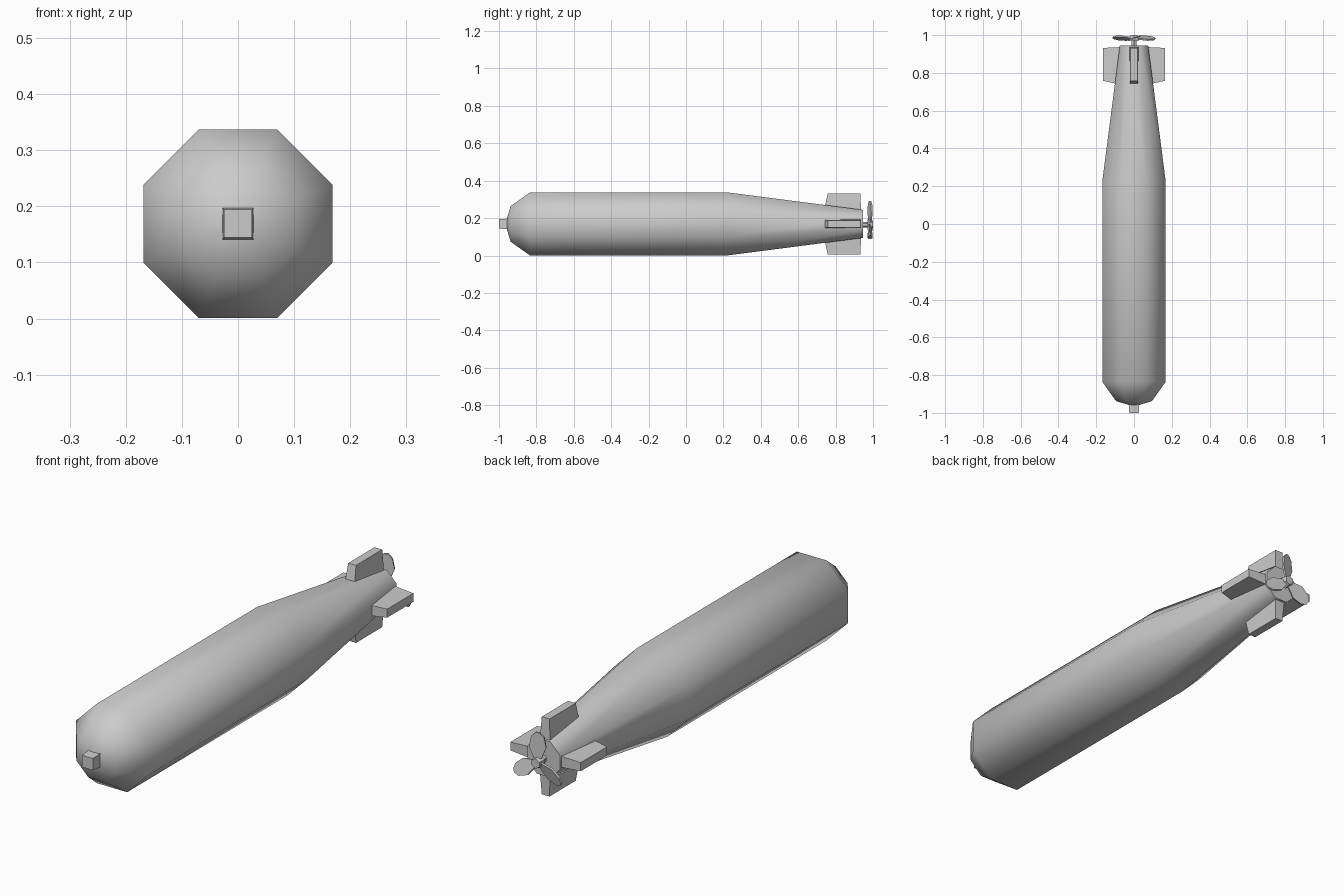
import bpy, bmesh, math
from mathutils import Matrix, Vector

if "Cube" in bpy.data.objects:
    bpy.data.objects.remove(bpy.data.objects["Cube"])

CZ = 0.169  # height of the long axis


def make(name, bm, smooth=False):
    bmesh.ops.recalc_face_normals(bm, faces=bm.faces)
    me = bpy.data.meshes.new(name)
    bm.to_mesh(me)
    bm.free()
    ob = bpy.data.objects.new(name, me)
    bpy.context.collection.objects.link(ob)
    if smooth:
        bpy.ops.object.select_all(action='DESELECT')
        ob.select_set(True)
        bpy.context.view_layer.objects.active = ob
        bpy.ops.object.shade_smooth_by_angle(angle=math.radians(50))
    return ob


def loft(bm, rings):
    """Join equal-length loops of points and cap both ends."""
    vs = [[bm.verts.new(p) for p in r] for r in rings]
    n = len(vs[0])
    for a, b in zip(vs, vs[1:]):
        for i in range(n):
            bm.faces.new((a[i], a[(i + 1) % n], b[(i + 1) % n], b[i]))
    bm.faces.new(vs[0])
    bm.faces.new(vs[-1])


def ring(y, apothem, sides, cz=CZ):
    r = apothem / math.cos(math.pi / sides)
    return [(r * math.cos(2 * math.pi * (i + 0.5) / sides), y,
             cz + r * math.sin(2 * math.pi * (i + 0.5) / sides)) for i in range(sides)]


# Eight-sided hull: rounded nose, straight middle, tapered tail
bm = bmesh.new()
profile = [(-0.96, 0.02), (-0.938, 0.095), (-0.835, 0.168),
           (0.225, 0.168), (0.945, 0.075)]
loft(bm, [ring(y, a, 8) for y, a in profile])
make("hull", bm, smooth=True)

# Square fuse on the nose
bm = bmesh.new()
loft(bm, [ring(-0.94, 0.029, 4), ring(-1.0, 0.025, 4)])
make("nose_fuse", bm)

# Four tail fins: thick tapered slabs
for k, name in enumerate(["fin_top", "fin_left", "fin_bottom", "fin_right"]):
    bm = bmesh.new()

    def slab(z, y0, y1, t):
        return [(-t, y0, z), (t, y0, z), (t, y1, z), (-t, y1, z)]
    loft(bm, [slab(0.06, 0.735, 0.937, 0.024), slab(0.163, 0.758, 0.932, 0.018)])
    bmesh.ops.transform(bm, verts=bm.verts, matrix=Matrix.Translation((0, 0, CZ))
                        @ Matrix.Rotation(-k * math.pi / 2, 4, 'Y'))
    make(name, bm)

# Propeller shaft and hub
PZ = 0.165
bm = bmesh.new()
loft(bm, [ring(0.93, 0.013, 6, PZ), ring(0.972, 0.013, 6, PZ)])
make("propeller_shaft", bm)
bm = bmesh.new()
loft(bm, [ring(0.97, 0.024, 6, PZ), ring(1.0, 0.018, 6, PZ)])
make("propeller_hub", bm)

# Three pitched blades
outline = [(-0.012, 0.01), (0.012, 0.01), (0.034, 0.065), (0.026, 0.108),
           (0.008, 0.126), (-0.008, 0.126), (-0.026, 0.108), (-0.034, 0.065)]
for k in range(3):
    bm = bmesh.new()
    loft(bm, [[(x, y, z) for x, z in outline] for y in (-0.004, 0.004)])
    bmesh.ops.transform(bm, verts=bm.verts, matrix=Matrix.Translation((0, 0.984, PZ))
                        @ Matrix.Rotation(k * 2 * math.pi / 3, 4, 'Y')
                        @ Matrix.Rotation(math.radians(18), 4, 'Z'))
    make(f"propeller_blade_{k + 1}", bm)
